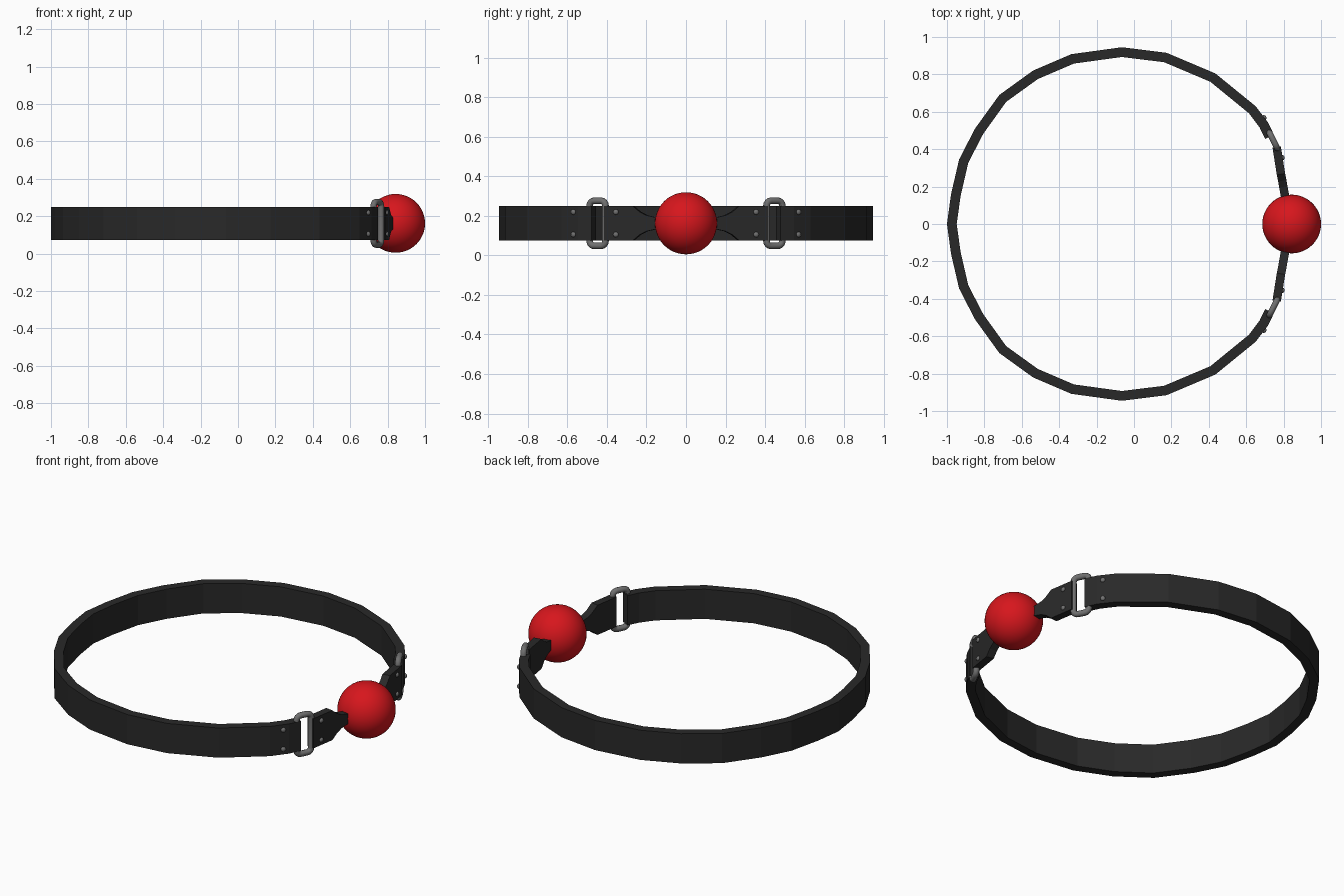
import bpy, bmesh, math
from mathutils import Vector, Matrix

if "Cube" in bpy.data.objects:
    bpy.data.objects.remove(bpy.data.objects["Cube"])

ZC = 0.162  # mid height of the band


def material(name, col):
    m = bpy.data.materials.new(name)
    m.diffuse_color = (*col, 1)
    m.use_nodes = True
    m.node_tree.nodes["Principled BSDF"].inputs["Base Color"].default_value = m.diffuse_color
    return m


BLACK = material("black_leather", (0.022, 0.022, 0.022))
RED = material("red_rubber", (0.68, 0.008, 0.012))
STEEL = material("steel", (0.16, 0.16, 0.16))


def make_object(name, bm, mat, mirror=False):
    bmesh.ops.recalc_face_normals(bm, faces=bm.faces)
    me = bpy.data.meshes.new(name)
    bm.to_mesh(me)
    bm.free()
    me.materials.append(mat)
    ob = bpy.data.objects.new(name, me)
    bpy.context.collection.objects.link(ob)
    if mirror:
        mod = ob.modifiers.new("mirror", 'MIRROR')
        mod.use_axis = (False, True, False)
    return ob


def smooth(ob):
    for p in ob.data.polygons:
        p.use_smooth = True


def band(name, pts, mirror=False):
    """Loft a rectangular section; pts = (x, y, half height, thickness) on the outer face."""
    bm = bmesh.new()
    rings = []
    for i, (x, y, h, t) in enumerate(pts):
        a, b = pts[max(i - 1, 0)], pts[min(i + 1, len(pts) - 1)]
        tan = Vector((b[0] - a[0], b[1] - a[1])).normalized()
        n = Vector((tan.y, -tan.x))
        if n.dot(Vector((x, y))) < 0:
            n = -n
        ix, iy = x - n.x * t, y - n.y * t
        rings.append([bm.verts.new(c) for c in (
            (x, y, ZC - h), (x, y, ZC + h), (ix, iy, ZC + h), (ix, iy, ZC - h))])
    for r, s in zip(rings, rings[1:]):
        for k in range(4):
            j = (k + 1) % 4
            bm.faces.new((r[k], r[j], s[j], s[k]))
    bm.faces.new(rings[0])
    bm.faces.new(rings[-1])
    return make_object(name, bm, BLACK, mirror)


# Long strap: half outline from the buckle round to the back, then mirrored
half = [(0.748, 0.478), (0.715, 0.545), (0.65, 0.63), (0.435, 0.805), (0.175, 0.915),
        (-0.065, 0.945), (-0.335, 0.908), (-0.54, 0.82), (-0.72, 0.69),
        (-0.85, 0.51), (-0.935, 0.345), (-0.978, 0.16)]
outline = half + [(-1.0, 0)] + [(x, -y) for x, y in reversed(half)]
band("long_strap", [(x, y, 0.088, 0.052) for x, y in outline])

# Short tapered tabs joining the ball to the rings
band("ball_tab", [(0.785, 0.415, 0.088, 0.045), (0.808, 0.27, 0.088, 0.045),
                  (0.815, 0.235, 0.058, 0.045), (0.821, 0.20, 0.04, 0.045),
                  (0.83, 0.15, 0.029, 0.045), (0.84, 0.08, 0.025, 0.045)], True)

# Ball
bm = bmesh.new()
bmesh.ops.create_uvsphere(bm, u_segments=48, v_segments=24, radius=0.157,
                          matrix=Matrix.Translation((0.843, 0, ZC)))
smooth(make_object("ball", bm, RED))

# Rounded rectangular wire rings
u = Vector((0.45, -0.893, 0))
centre = Vector((0.745, 0.447, ZC))
HU, HV, R, WIRE = 0.045, 0.114, 0.025, 0.017
path = []
for k, (su, sv) in enumerate(((1, 1), (-1, 1), (-1, -1), (1, -1))):
    for s in range(5):
        a = math.pi / 2 * (k + s / 4)
        path.append((su * (HU - R) + R * math.cos(a), sv * (HV - R) + R * math.sin(a), a))
bm = bmesh.new()
w = u.cross(Vector((0, 0, 1)))
loops = []
for pu, pv, a in path:
    out = u * math.cos(a) + Vector((0, 0, math.sin(a)))
    p = centre + u * pu + Vector((0, 0, pv))
    loops.append([bm.verts.new(p + WIRE * (out * math.cos(b) + w * math.sin(b)))
                  for b in (math.tau * q / 10 for q in range(10))])
for i, l in enumerate(loops):
    m = loops[(i + 1) % len(loops)]
    for q in range(10):
        r = (q + 1) % 10
        bm.faces.new((l[q], l[r], m[r], m[q]))
smooth(make_object("wire_ring", bm, STEEL, True))

# Domed rivets, two on each strap end and two on each tab
bm = bmesh.new()
for x, y, n in ((0.697, 0.57, (0.77, 0.64, 0)), (0.795, 0.355, (0.988, 0.155, 0))):
    rot = Vector(n).to_track_quat('Z', 'Y').to_matrix().to_4x4()
    for dz in (-0.057, 0.057):
        bmesh.ops.create_uvsphere(
            bm, u_segments=12, v_segments=8, radius=0.014,
            matrix=Matrix.Translation((x, y, ZC + dz)) @ rot @ Matrix.Diagonal((1, 1, 0.7, 1)))
smooth(make_object("rivets", bm, STEEL, True))
